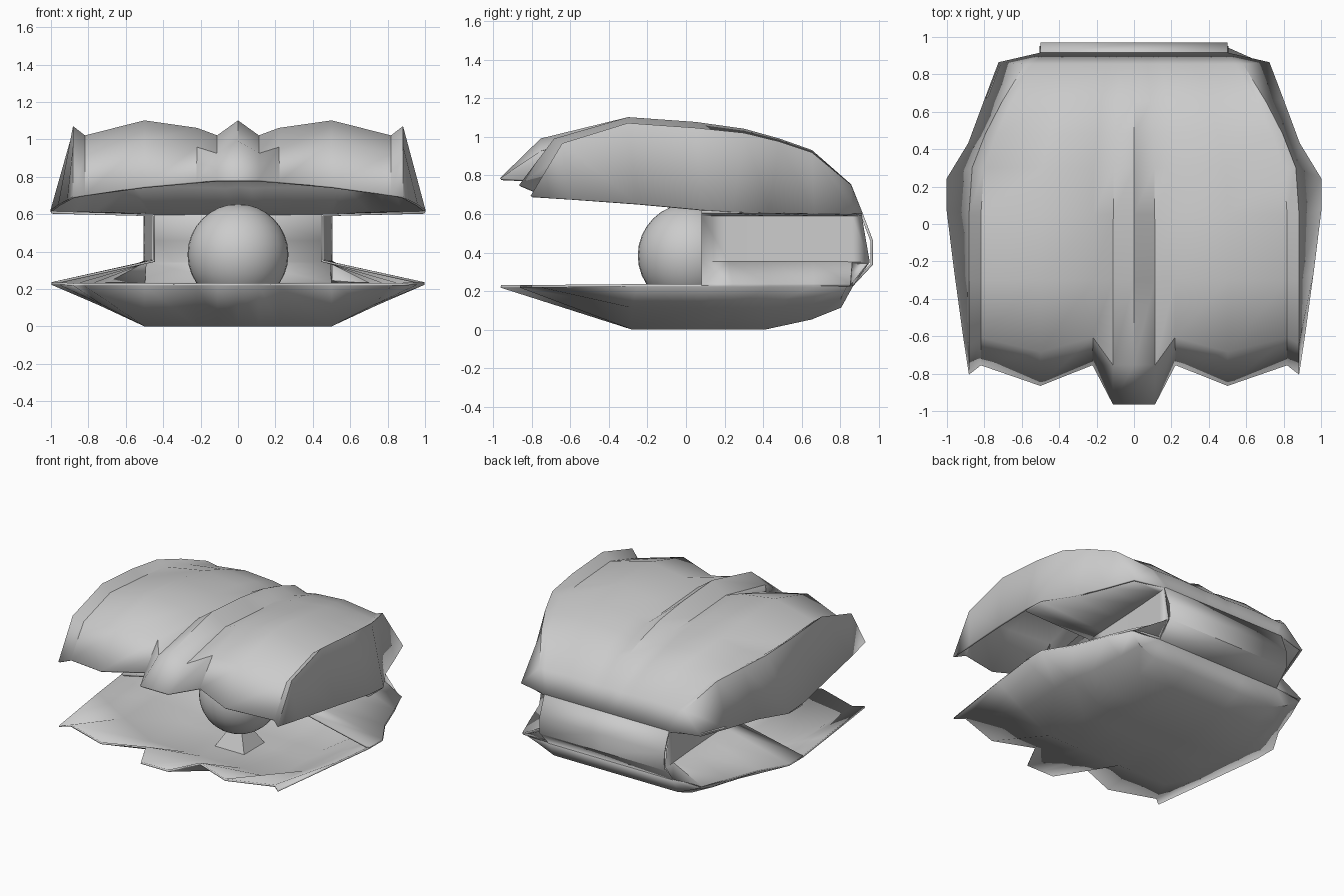
import bpy, bmesh, math

if "Cube" in bpy.data.objects:
    bpy.data.objects.remove(bpy.data.objects["Cube"])


def finish(obj, angle=40):
    bpy.ops.object.select_all(action='DESELECT')
    obj.select_set(True)
    bpy.context.view_layer.objects.active = obj
    bpy.ops.object.shade_smooth_by_angle(angle=math.radians(angle))


def sheet(name, rows, bridge_middle=True, thickness=0.014):
    """Loft rows of right-half points, mirror them and give them thickness."""
    bm = bmesh.new()
    if bridge_middle:
        rows = [[(-x, y, z) for x, y, z in reversed(r) if x > 1e-5] + list(r) for r in rows]
        sets = [rows]
    else:
        sets = [rows, [[(-x, y, z) for x, y, z in reversed(r)] for r in rows]]
    for grid in sets:
        vs = [[bm.verts.new(p) for p in r] for r in grid]
        for a, b in zip(vs, vs[1:]):
            for i in range(len(a) - 1):
                bm.faces.new((a[i], a[i + 1], b[i + 1], b[i]))
    bmesh.ops.remove_doubles(bm, verts=bm.verts, dist=0.002)
    bmesh.ops.recalc_face_normals(bm, faces=bm.faces)
    me = bpy.data.meshes.new(name)
    bm.to_mesh(me)
    bm.free()
    obj = bpy.data.objects.new(name, me)
    bpy.context.collection.objects.link(obj)
    finish(obj)
    mod = obj.modifiers.new("thickness", 'SOLIDIFY')
    mod.thickness = thickness
    mod.offset = 0
    return obj


# Shared scalloped front rim
COLS = [0, 0.11, 0.22, 0.5, 0.82, 0.88]
RIM_Y = [-0.96, -0.96, -0.75, -0.86, -0.75, -0.80]

# Upper shell: (y, z, width scale, ridge strength, scallop shift, side rim point)
RIDGE = [0, -0.08, -0.04, 0, -0.08, -0.03]
TOP_RIM_Z = [0.78, 0.78, 0.77, 0.745, 0.70, 0.69]
top_rows = [
    (-0.75, 0.985, 1, 0.8, 0.7, (0.907, -0.60, 0.675)),
    (-0.30, 1.095, 1, 1, 0, (0.955, -0.25, 0.65)),
    (0.05, 1.07, 1, 1, 0, (0.996, 0.08, 0.62)),
    (0.30, 1.035, 0.98, 0.7, 0, (0.996, 0.24, 0.61)),
    (0.48, 0.985, 0.90, 0.5, 0, (0.88, 0.43, 0.605)),
    (0.65, 0.925, 0.80, 0.4, 0, (0.795, 0.66, 0.60)),
    (0.85, 0.75, 0.66, 0.1, 0, (0.72, 0.86, 0.60)),
    (0.91, 0.60, 0.568, 0, 0, (0.50, 0.91, 0.60)),
]
rows = [[(x, y, z) for x, y, z in zip(COLS, RIM_Y, TOP_RIM_Z)] + [(0.88, -0.80, 0.69)]]
for y, z, s, f, shift, rim in top_rows:
    rows.append([(x * s, y + shift * (ry + 0.96), z + d * f)
                 for x, ry, d in zip(COLS, RIM_Y, RIDGE)] + [rim])
sheet("upper_shell", rows)

# Lower shell: (y, z, floor half width, side mid point x, side mid z, rim point)
low_rows = [
    (-0.28, 0.008, 0.50, 0.72, 0.12, (0.955, -0.25, 0.23)),
    (0.08, 0.008, 0.50, 0.74, 0.12, (0.996, 0.08, 0.23)),
    (0.24, 0.008, 0.50, 0.74, 0.12, (0.996, 0.24, 0.23)),
    (0.41, 0.008, 0.50, 0.70, 0.12, (0.88, 0.43, 0.23)),
    (0.65, 0.06, 0.50, 0.66, 0.14, (0.795, 0.66, 0.23)),
    (0.80, 0.12, 0.50, 0.62, 0.17, (0.72, 0.83, 0.23)),
    (0.86, 0.23, 0.50, 0.50, 0.23, (0.50, 0.86, 0.23)),
]
rows = [[(x, y, 0.225) for x, y in zip(COLS, RIM_Y)]]
for y, z, w, mx, mz, rim in low_rows:
    rows.append([(x * w / 0.5, y, z) for x in COLS[:4]] + [(mx, y, mz), rim])
sheet("lower_shell", rows)

# Hinge strip joining the two shells at the back
hinge = [(0.91, 0.60), (0.963, 0.46), (0.963, 0.34), (0.86, 0.23)]
sheet("hinge_back", [[(0, y, z), (0.5, y, z)] for y, z in hinge])

# Folded side walls: upper ledge, upright wall, lower ledge
stations = [((0.996, 0.08), (0.45, 0.08)), ((0.996, 0.24), (0.455, 0.22)),
            ((0.88, 0.43), (0.465, 0.42)), ((0.795, 0.66), (0.48, 0.66)),
            ((0.72, 0.85), (0.495, 0.86)), ((0.50, 0.91), (0.50, 0.95))]
rows = []
for i, ((ox, oy), (ix, iy)) in enumerate(stations):
    last = i == len(stations) - 1
    rows.append([(ox, oy, 0.61), (ix, 0.91 if last else iy, 0.595),
                 (ix, iy, 0.35), (ox, 0.86 if last else oy, 0.23)])
sheet("side_folds", rows, bridge_middle=False)

# Pearl
bpy.ops.mesh.primitive_uv_sphere_add(segments=32, ring_count=16, radius=0.27,
                                     location=(0, 0.02, 0.385))
pearl = bpy.context.object
pearl.name = "pearl"
finish(pearl)

# Small square stand under the pearl
bpy.ops.mesh.primitive_cone_add(vertices=4, radius1=0.17, radius2=0.07, depth=0.13,
                                location=(0, 0.02, 0.075), rotation=(0, 0, math.pi / 4))
bpy.context.object.name = "pearl_stand"
